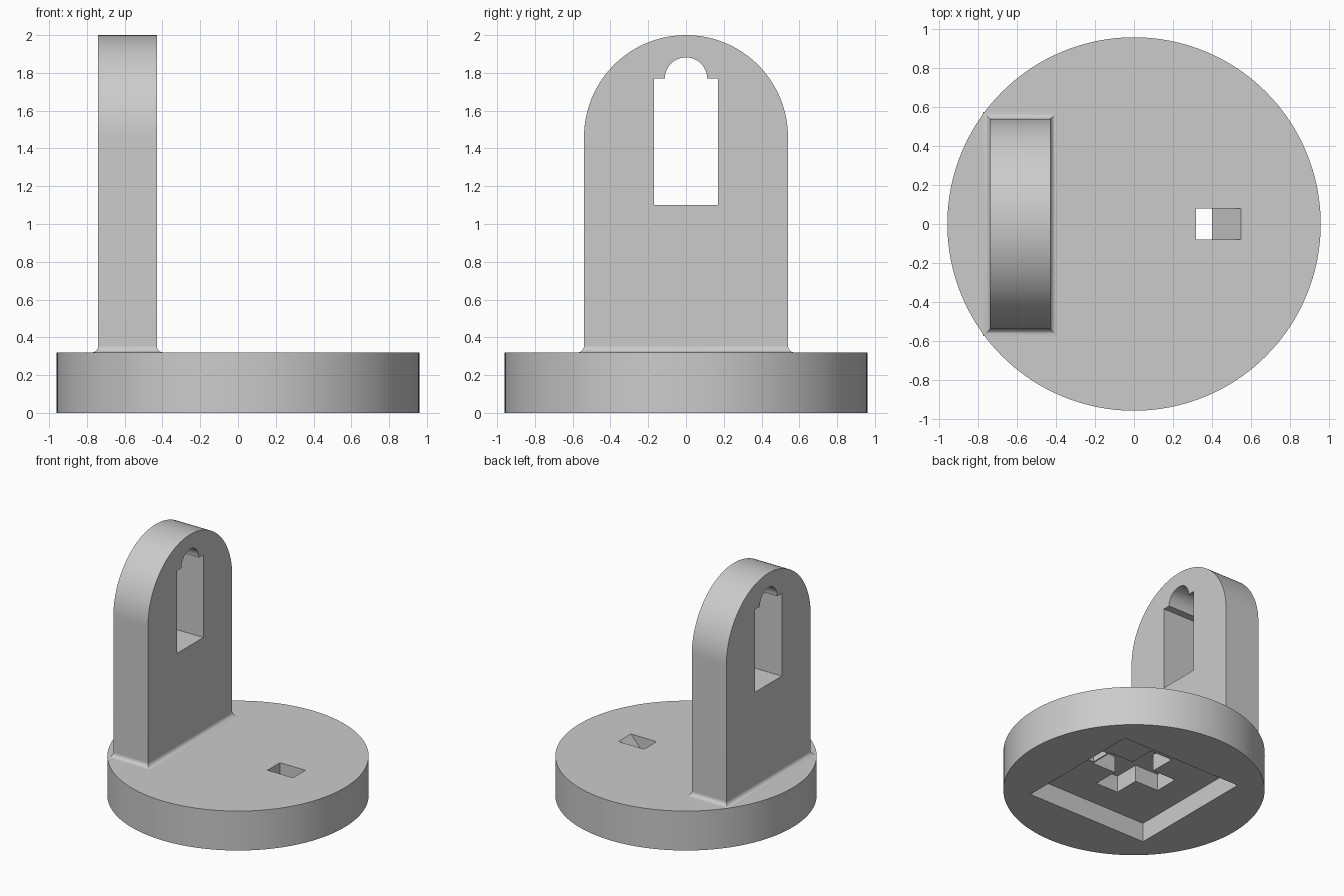
import bpy
import bmesh
from math import pi, sin, cos, radians
from mathutils import Vector

cube = bpy.data.objects.get("Cube")
if cube:
    bpy.data.objects.remove(cube, do_unlink=True)

GREY = (0.6, 0.6, 0.6, 1.0)
grey = bpy.data.materials.new("plain grey")
grey.use_nodes = True
grey.diffuse_color = GREY
grey.node_tree.nodes["Principled BSDF"].inputs["Base Color"].default_value = GREY


def loft(name, rings):
    """Closed solid skinned through rings of equal point count."""
    bm = bmesh.new()
    loops = [[bm.verts.new(p) for p in ring] for ring in rings]
    for a, b in zip(loops, loops[1:]):
        for i in range(len(a)):
            j = (i + 1) % len(a)
            bm.faces.new((a[i], a[j], b[j], b[i]))
    bm.faces.new(loops[0])
    bm.faces.new(loops[-1])
    bmesh.ops.recalc_face_normals(bm, faces=bm.faces)
    mesh = bpy.data.meshes.new(name)
    bm.to_mesh(mesh)
    bm.free()
    mesh.materials.append(grey)
    obj = bpy.data.objects.new(name, mesh)
    bpy.context.collection.objects.link(obj)
    return obj


def prism(name, profile, axis, low, high):
    """Extrude a 2D profile along x, y or z."""
    place = {"x": lambda u, v, d: (d, u, v),
             "y": lambda u, v, d: (u, d, v),
             "z": lambda u, v, d: (u, v, d)}[axis]
    return loft(name, [[place(u, v, d) for u, v in profile] for d in (low, high)])


def arc(cx, cy, r, start, end, steps):
    return [(cx + r * cos(start + (end - start) * i / steps),
             cy + r * sin(start + (end - start) * i / steps)) for i in range(steps + 1)]


def boolean(obj, others, operation):
    """Apply booleans and discard the helper solids."""
    for other in others:
        mod = obj.modifiers.new(operation, "BOOLEAN")
        mod.operation = operation
        mod.solver = "EXACT"
        mod.object = other
        bpy.context.view_layer.objects.active = obj
        bpy.ops.object.modifier_apply(modifier=mod.name)
        bpy.data.objects.remove(other, do_unlink=True)


def rect(u, v):
    return [(-u, -v), (u, -v), (u, v), (-u, v)]


TOP = 0.32       # top of the disc
POCKET = 0.155   # ceiling of the square pocket
X0, X1, HALF = -0.74, -0.43, 0.54

# Round base disc
base = prism("base_disc", arc(0, 0, 0.96, 0, 2 * pi, 128)[:-1], "z", 0, TOP)

# Underside square pocket, cross recess and the slanted latch slot
a, b = 0.1, 0.31
cross = [(-a, -b), (a, -b), (a, -a), (b, -a), (b, a), (a, a),
         (a, b), (-a, b), (-a, a), (-b, a), (-b, -a), (-a, -a)]
slot = [(0.32, 0.1), (0.40, 0.1), (0.40, POCKET), (0.55, TOP), (0.55, 0.4), (0.32, 0.4)]
boolean(base, [prism("square_cutter", rect(0.54, 0.54), "z", -0.1, POCKET),
               prism("cross_cutter", cross, "z", 0.1, 0.29),
               prism("slot_cutter", slot, "y", -0.08, 0.08)], "DIFFERENCE")

# Round-topped upright plate with a keyhole window
outline = [(-HALF, TOP - 0.01), (HALF, TOP - 0.01)] + arc(0, 1.46, HALF, 0, pi, 64)
upright = prism("upright_plate", outline, "x", X0, X1)
window = [(-0.17, 1.10), (0.17, 1.10), (0.17, 1.77)]
window += arc(0, 1.77, 0.112, 0, pi, 24) + [(-0.17, 1.77)]
boolean(upright, [prism("window_cutter", window, "x", X0 - 0.1, X1 + 0.1)], "DIFFERENCE")

# Concave fillet skirt where the plate meets the disc
R = 0.035
rings = []
for i in range(9):
    t = radians(90 * i / 8)
    out, z = R * (1 - sin(t)), TOP + R * (1 - cos(t))
    rings.append([((X0 + X1) / 2 + x, y, z)
                  for x, y in rect((X1 - X0) / 2 + out, HALF + out)])
fillet = loft("base_fillet", rings)

# Smooth curves, crisp edges
for obj in (base, upright, fillet):
    bpy.ops.object.select_all(action="DESELECT")
    obj.select_set(True)
    bpy.context.view_layer.objects.active = obj
    bpy.ops.object.shade_smooth_by_angle(angle=radians(30))
